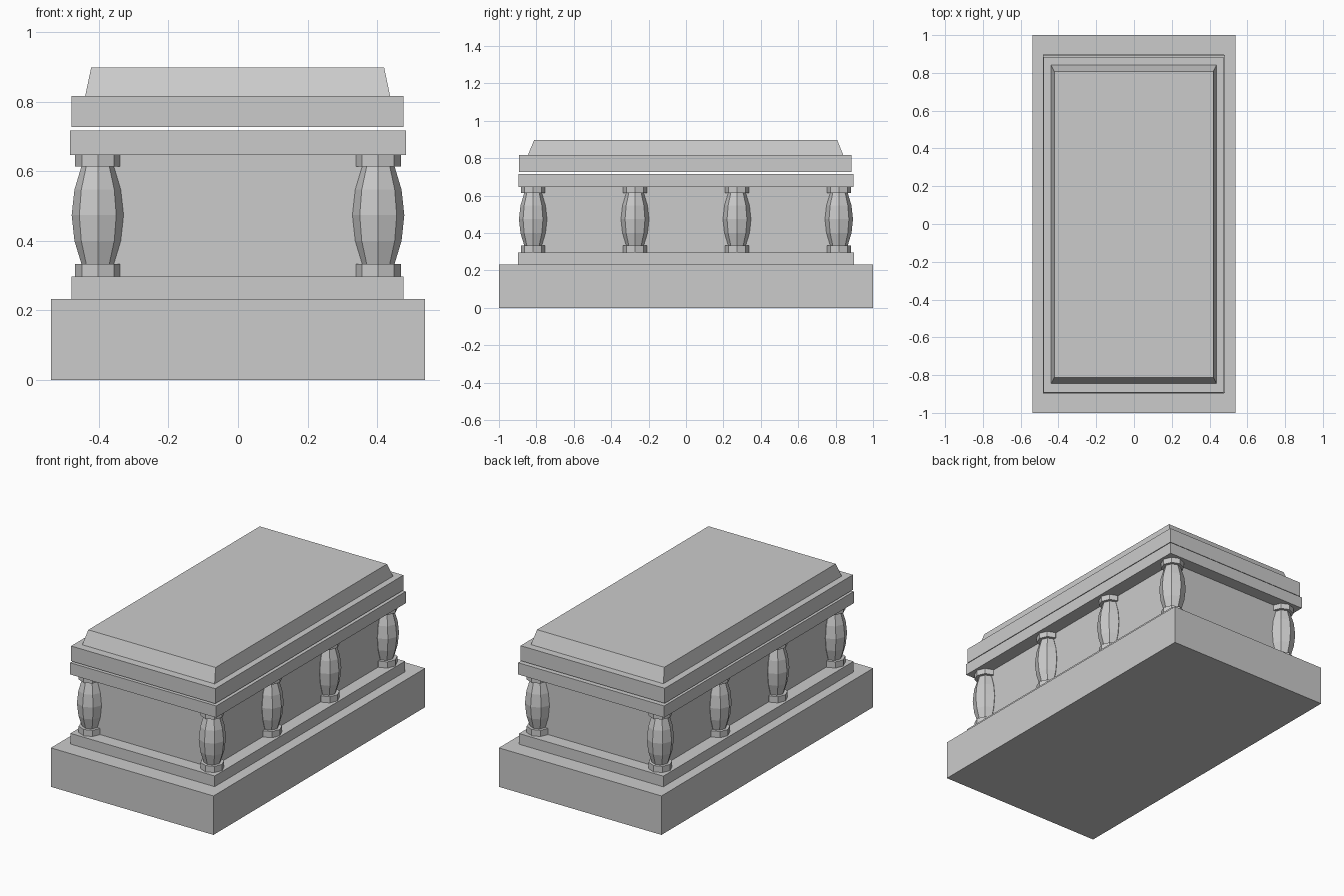
import bpy, bmesh, math

cube = bpy.data.objects.get("Cube")
if cube:
    bpy.data.objects.remove(cube, do_unlink=True)

stone = bpy.data.materials.new("grey stone")
stone.use_nodes = True
stone.diffuse_color = (0.6, 0.6, 0.6, 1)
stone.node_tree.nodes["Principled BSDF"].inputs["Base Color"].default_value = (0.6, 0.6, 0.6, 1)


def finish(name, bm):
    bmesh.ops.recalc_face_normals(bm, faces=bm.faces)
    mesh = bpy.data.meshes.new(name)
    bm.to_mesh(mesh)
    bm.free()
    mesh.materials.append(stone)
    obj = bpy.data.objects.new(name, mesh)
    bpy.context.collection.objects.link(obj)
    return obj


def slab(name, half_x, half_y, bottom, top, inset_x=0, inset_y=0, shift=(0, 0)):
    """Rectangular block whose top may be drawn in to make sloping sides."""
    bm = bmesh.new()
    bmesh.ops.create_cube(bm, size=2)
    for v in bm.verts:
        upper = v.co.z > 0
        v.co.x *= half_x - (inset_x if upper else 0)
        v.co.y *= half_y - (inset_y if upper else 0)
        v.co.z = top if upper else bottom
        v.co.x += shift[0]
        v.co.y += shift[1]
    return finish(name, bm)


def turned(bm, profile, sides=8):
    """Closed faceted solid from (radius, height) pairs."""
    rings = []
    for r, z in profile:
        angles = [math.tau * i / sides for i in range(sides)]
        rings.append([bm.verts.new((r * math.cos(a), r * math.sin(a), z)) for a in angles])
    for low, high in zip(rings, rings[1:]):
        for i in range(sides):
            j = (i + 1) % sides
            bm.faces.new((low[i], low[j], high[j], high[i]))
    bm.faces.new(rings[0][::-1])
    bm.faces.new(rings[-1])


# Stacked blocks of the tomb
slab("base", 0.538, 1.0, 0, 0.233)
slab("plinth", 0.477, 0.899, 0.233, 0.297, shift=(-0.002, 0))
slab("body", 0.40, 0.82, 0.297, 0.647)
slab("cornice", 0.483, 0.896, 0.647, 0.717)

# Lid sits just clear of the cornice
slab("lid", 0.477, 0.889, 0.727, 0.817, shift=(-0.002, -0.004))
slab("lid_top", 0.438, 0.843, 0.817, 0.898, 0.017, 0.033, shift=(-0.001, -0.002))

# Bulging eight-sided columns along both long sides
bm = bmesh.new()
turned(bm, [(0.065, 0.297), (0.065, 0.334)])
turned(bm, [(0.047, 0.334), (0.067, 0.40), (0.075, 0.474), (0.067, 0.547), (0.047, 0.614)])
turned(bm, [(0.065, 0.614), (0.065, 0.647)])
column = finish("column", bm)
column_mesh = column.data
bpy.data.objects.remove(column)

for side, x in (("right", -0.403), ("left", 0.403)):
    for i in range(4):
        obj = bpy.data.objects.new(f"{side}_column_{i + 1}", column_mesh)
        obj.location = (x, -0.818 + i * 0.5453, 0)
        bpy.context.collection.objects.link(obj)
